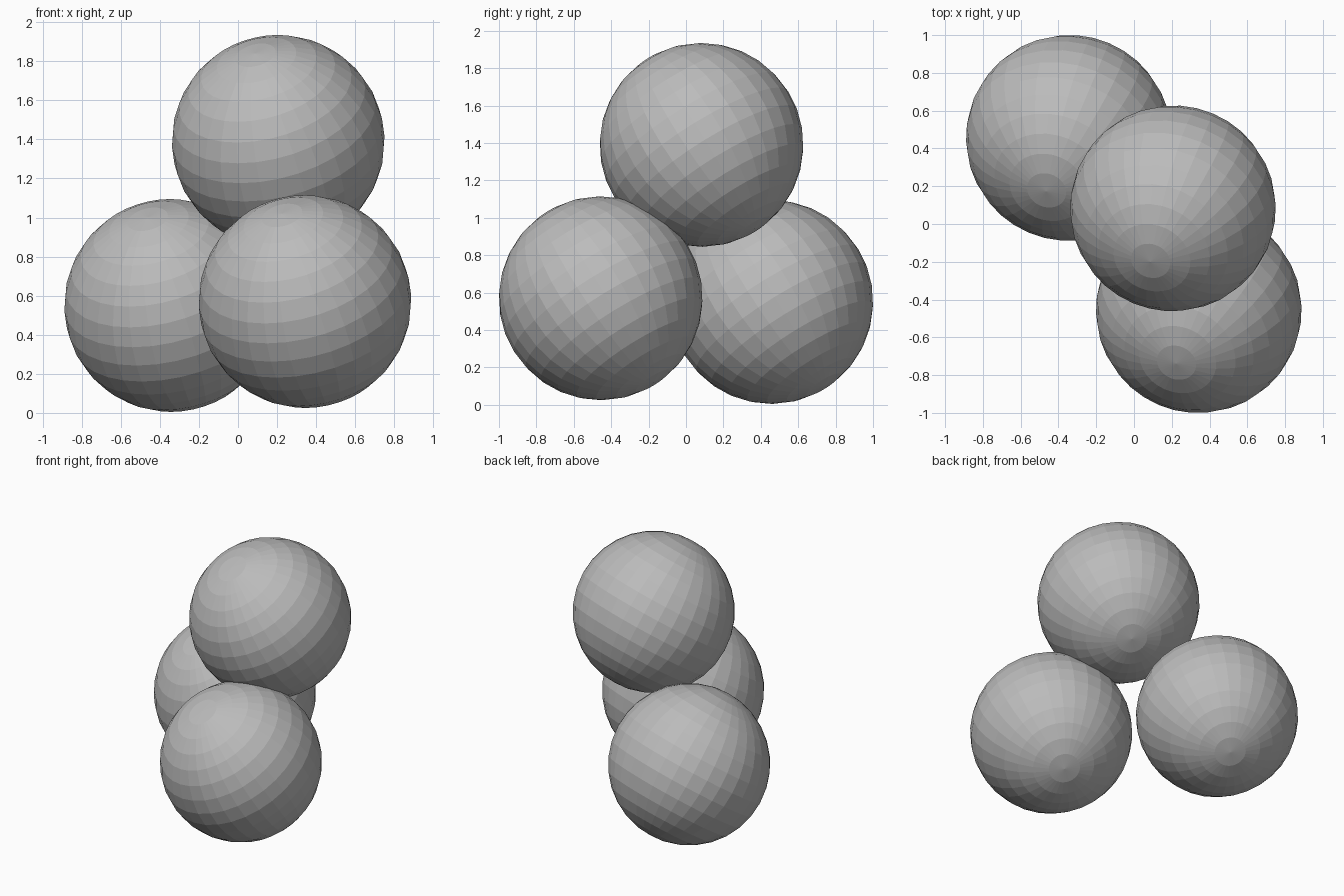
import bpy
from mathutils import Vector

if "Cube" in bpy.data.objects:
    bpy.data.objects.remove(bpy.data.objects["Cube"])

RADIUS = 0.545
# All balls share one tilted pole axis
TILT = Vector((-0.22, -0.52, 0.825)).to_track_quat('Z', 'Y').to_euler()

grey = bpy.data.materials.new("grey")
grey.diffuse_color = (0.5, 0.5, 0.5, 1)
grey.use_nodes = True
grey.node_tree.nodes["Principled BSDF"].inputs["Base Color"].default_value = grey.diffuse_color


def ball(name, centre):
    bpy.ops.mesh.primitive_uv_sphere_add(segments=32, ring_count=16, radius=RADIUS,
                                         location=centre, rotation=TILT)
    obj = bpy.context.object
    obj.name = name
    obj.data.materials.append(grey)


# Two balls resting on the ground, one stacked on top
ball("front_ball", (0.343, -0.456, 0.57))
ball("back_ball", (-0.345, 0.456, 0.55))
ball("top_ball", (0.206, 0.083, 1.39))
